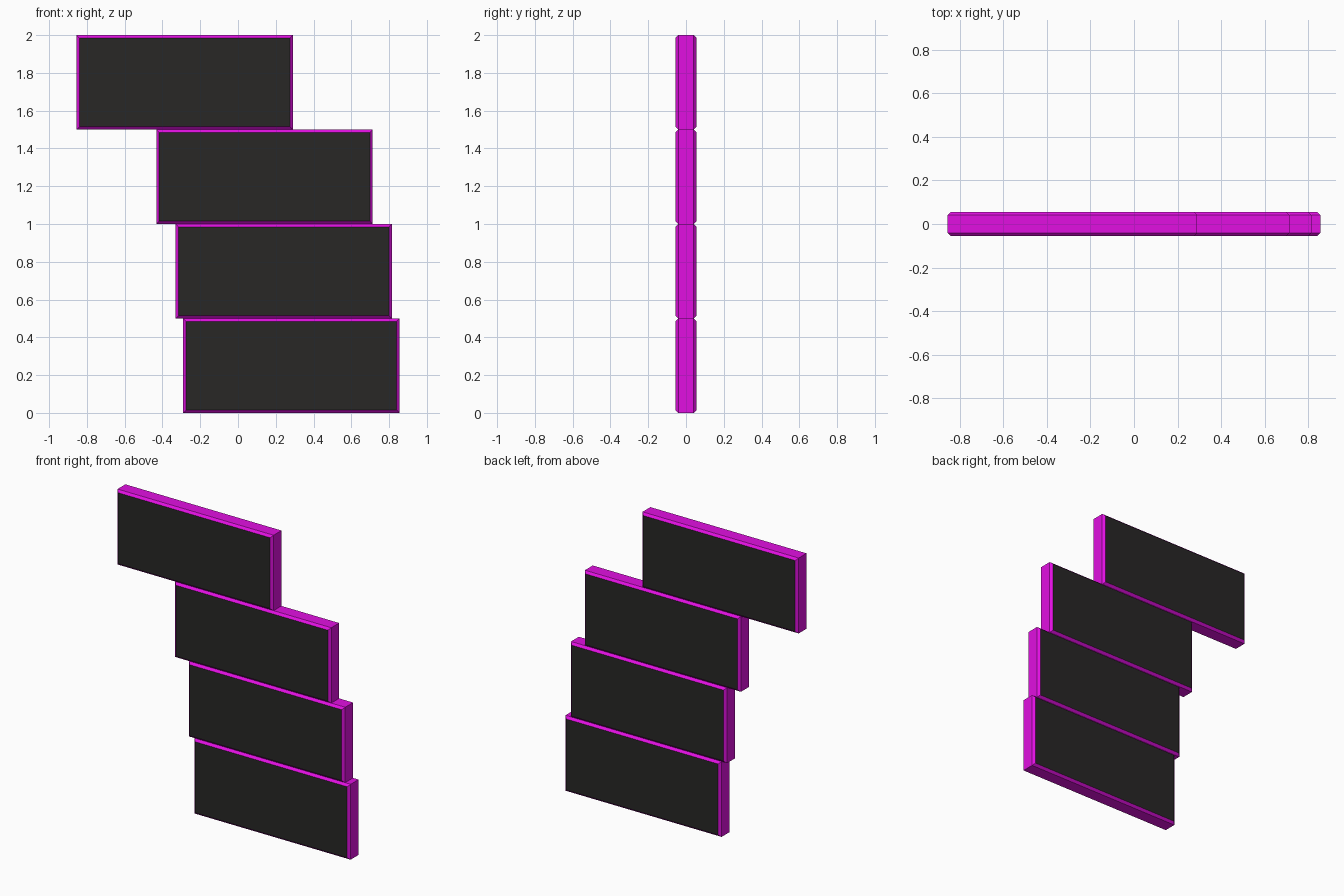
import bpy, bmesh

if "Cube" in bpy.data.objects:
    bpy.data.objects.remove(bpy.data.objects["Cube"])

W, D, H, C = 1.145, 0.112, 0.5, 0.015   # slab size and chamfer


def material(name, rgb):
    m = bpy.data.materials.new(name)
    m.diffuse_color = (*rgb, 1)
    m.use_nodes = True
    m.node_tree.nodes["Principled BSDF"].inputs["Base Color"].default_value = m.diffuse_color
    return m


rim = material("magenta_rim", (0.75, 0.005, 0.75))
panel = material("dark_panel", (0.021, 0.02, 0.019))


def slab(name, x, z):
    bm = bmesh.new()
    bmesh.ops.create_cube(bm, size=1)
    bmesh.ops.scale(bm, vec=(W, D, H), verts=bm.verts)
    # chamfer only the edges around the front and back faces
    edges = [e for e in bm.edges
             if abs(e.verts[0].co.y - e.verts[1].co.y) < 1e-6]
    bmesh.ops.bevel(bm, geom=edges, offset=C, offset_type='OFFSET',
                    segments=1, affect='EDGES')
    bm.normal_update()
    # dark front and back, magenta everywhere else
    for f in bm.faces:
        f.material_index = 1 if abs(f.normal.y) > 0.95 else 0
    me = bpy.data.meshes.new(name)
    bm.to_mesh(me)
    bm.free()
    me.materials.append(rim)
    me.materials.append(panel)
    ob = bpy.data.objects.new(name, me)
    ob.location = (x, 0, z)
    bpy.context.collection.objects.link(ob)


# stack of slabs, bottom to top, each stepping further left
for i, x in enumerate((0.2825, 0.2425, 0.1405, -0.2825)):
    slab(f"slab_{i + 1}", x, H * (i + 0.5))
